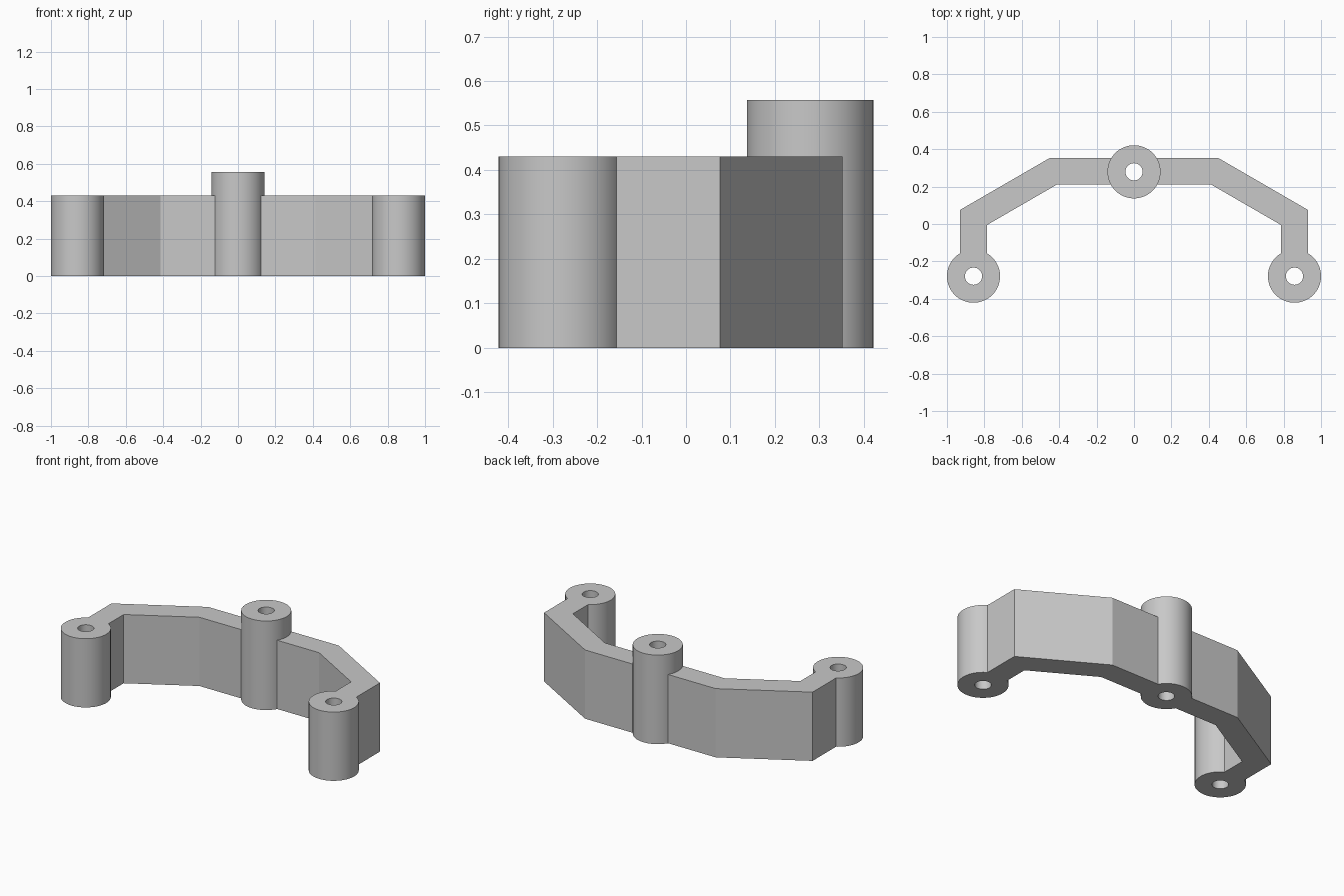
import bpy, bmesh, math
from mathutils import Vector

cube = bpy.data.objects.get("Cube")
if cube:
    bpy.data.objects.remove(cube, do_unlink=True)

WALL_H, POST_H = 0.43, 0.557
POST_R, HOLE_R, HALF_T = 0.142, 0.046, 0.071
SIDE_X, POST_Y = 0.858, 0.279

grey = bpy.data.materials.new("light_grey")
grey.use_nodes = True
colour = (0.58, 0.58, 0.58, 1)
grey.diffuse_color = colour
grey.node_tree.nodes["Principled BSDF"].inputs["Base Color"].default_value = colour


def prism(name, outline, z0, z1):
    """Extrude a counter-clockwise outline between two heights."""
    bm = bmesh.new()
    face = bm.faces.new([bm.verts.new((p[0], p[1], z0)) for p in outline])
    top = bmesh.ops.extrude_face_region(bm, geom=[face])
    verts = [v for v in top["geom"] if isinstance(v, bmesh.types.BMVert)]
    bmesh.ops.translate(bm, verts=verts, vec=(0, 0, z1 - z0))
    bmesh.ops.recalc_face_normals(bm, faces=bm.faces)
    mesh = bpy.data.meshes.new(name)
    bm.to_mesh(mesh)
    bm.free()
    mesh.materials.append(grey)
    obj = bpy.data.objects.new(name, mesh)
    bpy.context.collection.objects.link(obj)
    return obj


def circle(x, y, r, n=64):
    return [(x + r * math.cos(math.tau * i / n), y + r * math.sin(math.tau * i / n))
            for i in range(n)]


def ribbon(path, half):
    """Outline of a mitred strip that follows a centre path."""
    pts = [Vector(p) for p in path]
    left, right = [], []
    for i, p in enumerate(pts):
        a = (p - pts[i - 1]).normalized() if i else (pts[1] - p).normalized()
        b = (pts[i + 1] - p).normalized() if i < len(pts) - 1 else a
        mitre = (a + b).normalized()
        offset = Vector((-mitre.y, mitre.x)) * half / mitre.dot(a)
        left.append(p + offset)
        right.append(p - offset)
    return right + left[::-1]


def boolean(obj, tool, operation):
    mod = obj.modifiers.new(operation.title(), 'BOOLEAN')
    mod.operation, mod.object, mod.solver = operation, tool, 'EXACT'
    bpy.context.view_layer.objects.active = obj
    bpy.ops.object.modifier_apply(modifier=mod.name)
    bpy.data.objects.remove(tool, do_unlink=True)


# Angled wall joining the three posts
half_path = [(0.433, 0.281), (SIDE_X, 0.035), (SIDE_X, -0.2)]
path = [(-x, y) for x, y in reversed(half_path)] + half_path
bracket = prism("bracket", ribbon(path, HALF_T), 0, WALL_H)

# Round posts, the centre one taller
posts = [(-SIDE_X, -POST_Y, WALL_H), (SIDE_X, -POST_Y, WALL_H), (0, POST_Y, POST_H)]
for x, y, h in posts:
    boolean(bracket, prism("post", circle(x, y, POST_R), 0, h), 'UNION')

# Through holes
for x, y, h in posts:
    boolean(bracket, prism("hole_cutter", circle(x, y, HOLE_R, 48), -0.1, h + 0.1), 'DIFFERENCE')

bpy.ops.object.select_all(action='DESELECT')
bracket.select_set(True)
bpy.context.view_layer.objects.active = bracket
bpy.ops.object.shade_smooth_by_angle(angle=math.radians(20))
